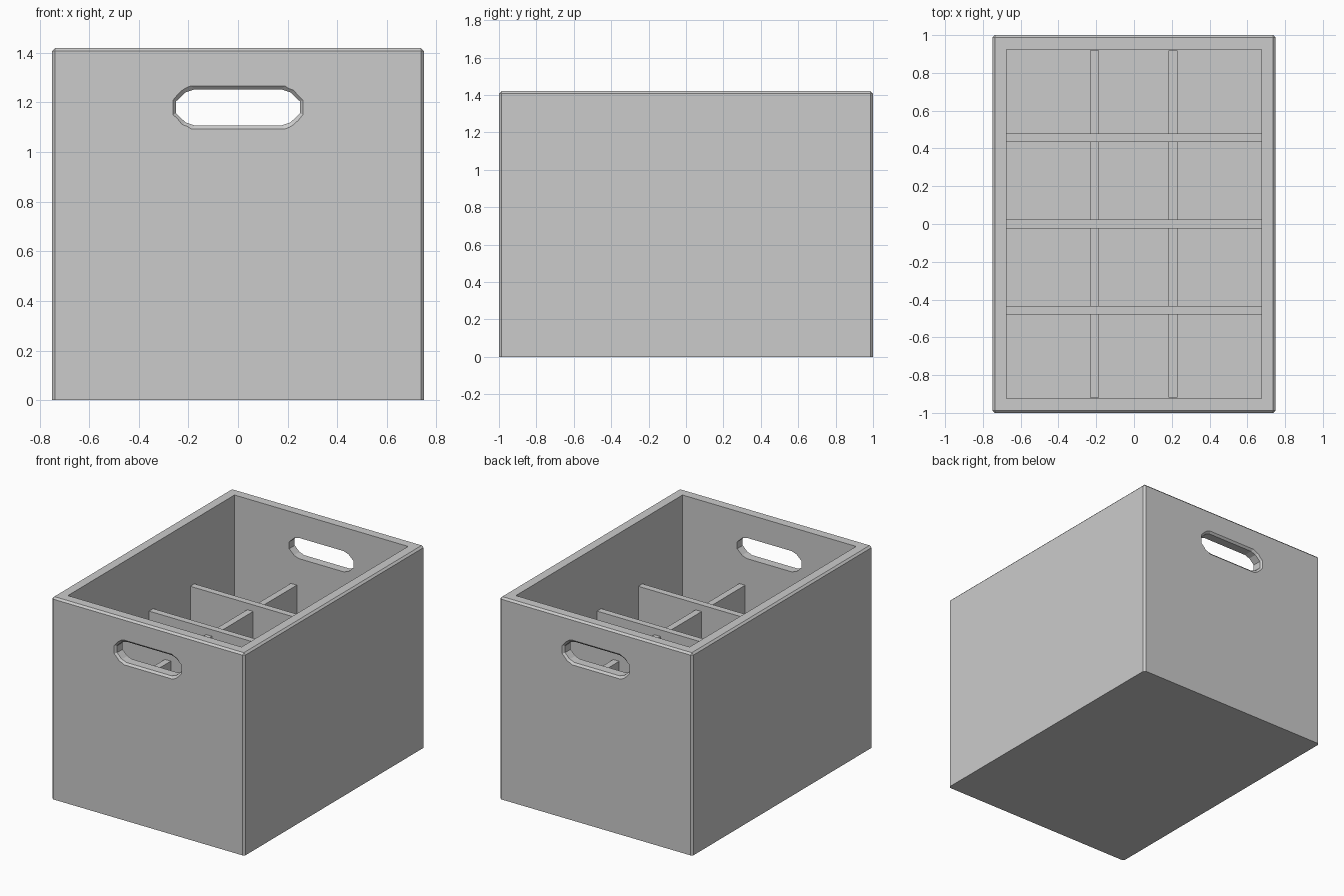
import bpy, bmesh

if "Cube" in bpy.data.objects:
    bpy.data.objects.remove(bpy.data.objects["Cube"])

W, D, H = 0.75, 1.0, 1.42      # half width, half depth, height
WALL, BEV, T = 0.075, 0.013, 0.023   # wall, outer chamfer, half divider thickness
FLOOR = 0.075


def finish(name, bm):
    bmesh.ops.recalc_face_normals(bm, faces=bm.faces)
    me = bpy.data.meshes.new(name)
    bm.to_mesh(me)
    bm.free()
    ob = bpy.data.objects.new(name, me)
    bpy.context.collection.objects.link(ob)
    return ob


def box(name, lo, hi, chamfer=0):
    bm = bmesh.new()
    bmesh.ops.create_cube(bm, size=1)
    for v in bm.verts:
        v.co = [a + (b - a) * (c + 0.5) for a, b, c in zip(lo, hi, v.co)]
    if chamfer:
        # chamfer everything except the bottom edges
        edges = [e for e in bm.edges if max(v.co.z for v in e.verts) > lo[2] + 1e-4]
        bmesh.ops.bevel(bm, geom=edges, offset=chamfer, segments=1,
                        profile=0.5, affect='EDGES')
    return finish(name, bm)


def cut(target, cutter):
    cutter.hide_render = True
    mod = target.modifiers.new(cutter.name, 'BOOLEAN')
    mod.operation, mod.solver, mod.object = 'DIFFERENCE', 'EXACT', cutter
    bpy.context.view_layer.objects.active = target
    bpy.ops.object.modifier_apply(modifier=mod.name)
    bpy.data.objects.remove(cutter)


def handle_ring(bm, y, flare):
    # faceted slot outline; flare 0 = slot, 1 = outer chamfer rim
    inner = [(0.25, 0.024), (0.212, 0.060), (0.175, 0.073)]
    outer = [(0.262, 0.029), (0.225, 0.069), (0.188, 0.087)]
    q = [(a + (c - a) * flare, b + (d - b) * flare)
         for (a, b), (c, d) in zip(inner, outer)]
    pts = (q + [(-x, z) for x, z in reversed(q)] + [(-x, -z) for x, z in q]
           + [(x, -z) for x, z in reversed(q)])
    return [bm.verts.new((x, y, 1.18 + z)) for x, z in pts]


# crate body: chamfered block, hollowed out
crate = box("crate_body", (-W, -D, 0), (W, D, H), BEV)
cut(crate, box("cavity_cutter", (-W + WALL, -D + WALL, FLOOR),
               (W - WALL, D - WALL, H + 0.2)))

# handle slots through both end walls, chamfered on the outside
bm = bmesh.new()
rings = [handle_ring(bm, y, f) for y, f in
         ((-D - BEV, 2), (-D + BEV, 0), (D - BEV, 0), (D + BEV, 2))]
for a, b in zip(rings, rings[1:]):
    for i in range(len(a)):
        j = (i + 1) % len(a)
        bm.faces.new((a[i], a[j], b[j], b[i]))
bm.faces.new(rings[0])
bm.faces.new(rings[-1])
cut(crate, finish("handle_cutter", bm))

# cross dividers, wall to wall
for i, y in enumerate((-0.457, 0, 0.457)):
    box(f"cross_divider_{i + 1}", (-W + WALL, y - T, FLOOR), (W - WALL, y + T, 0.966))

# lengthwise dividers, slightly lower and just short of the end walls
for i, x in enumerate((-0.209, 0.206)):
    box(f"long_divider_{i + 1}", (x - T, -0.918, FLOOR), (x + T, 0.918, 0.92))
